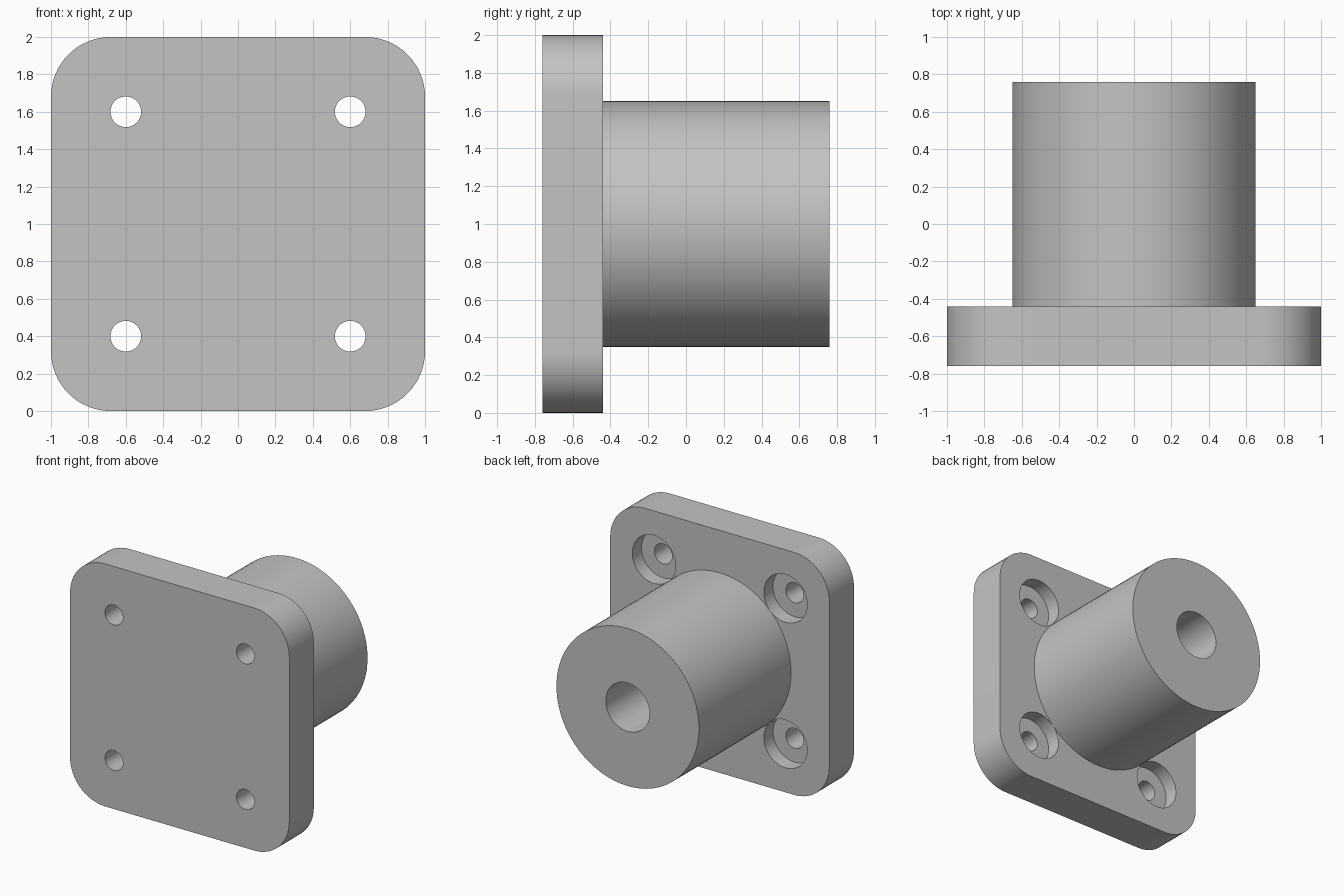
import bpy, bmesh, math
from mathutils import Matrix, Vector

default = bpy.data.objects.get("Cube")
if default:
    bpy.data.objects.remove(default, do_unlink=True)

FRONT, FACE, END = -0.76, -0.44, 0.76   # plate front, plate back, boss end
MID = 1.0                               # axis height

grey = bpy.data.materials.new("plain_grey")
grey.use_nodes = True
colour = (0.55, 0.55, 0.55, 1)
grey.diffuse_color = colour
grey.node_tree.nodes["Principled BSDF"].inputs["Base Color"].default_value = colour


def make_object(name, bm):
    bmesh.ops.recalc_face_normals(bm, faces=bm.faces)
    mesh = bpy.data.meshes.new(name)
    bm.to_mesh(mesh)
    bm.free()
    mesh.materials.append(grey)
    obj = bpy.data.objects.new(name, mesh)
    bpy.context.collection.objects.link(obj)
    return obj


def add_rod(bm, x, z, radius, y0, y1, sides=48):
    place = Matrix.Translation((x, (y0 + y1) / 2, z)) @ Matrix.Rotation(math.pi / 2, 4, "X")
    bmesh.ops.create_cone(bm, cap_ends=True, segments=sides, radius1=radius,
                          radius2=radius, depth=y1 - y0, matrix=place)


def smooth(obj):
    bpy.ops.object.select_all(action="DESELECT")
    obj.select_set(True)
    bpy.context.view_layer.objects.active = obj
    bpy.ops.object.shade_smooth_by_angle(angle=math.radians(30))


# Square mounting plate with rounded corners
bm = bmesh.new()
bmesh.ops.create_cube(bm, size=1, matrix=Matrix.Translation((0, (FRONT + FACE) / 2, MID))
                      @ Matrix.Diagonal((2, FACE - FRONT, 2, 1)))
corners = [e for e in bm.edges if abs(e.verts[0].co.y - e.verts[1].co.y) > 0.1]
bmesh.ops.bevel(bm, geom=corners, offset=0.32, segments=16, profile=0.5, affect="EDGES")
plate = make_object("mounting_plate", bm)

# Through holes and counterbores, cut one after the other
for name, radius, y0, y1 in (("hole_cutter", 0.082, FRONT - 0.1, FACE + 0.1),
                             ("counterbore_cutter", 0.198, FACE - 0.12, FACE + 0.1)):
    bm = bmesh.new()
    for x in (-0.6, 0.6):
        for z in (-0.6, 0.6):
            add_rod(bm, x, MID + z, radius, y0, y1)
    cutter = make_object(name, bm)
    cutter.hide_render = True
    cut = plate.modifiers.new(name, "BOOLEAN")
    cut.operation = "DIFFERENCE"
    cut.solver = "EXACT"
    cut.object = cutter
    bpy.ops.object.select_all(action="DESELECT")
    plate.select_set(True)
    bpy.context.view_layer.objects.active = plate
    bpy.ops.object.modifier_apply(modifier=cut.name)
    bpy.data.objects.remove(cutter, do_unlink=True)
smooth(plate)

# Round boss with a central bore: a profile spun about the y axis
bm = bmesh.new()
profile = [(0.65, FACE), (0.65, END), (0.2, END), (0.2, FACE)]
points = [bm.verts.new((r, y, MID)) for r, y in profile]
edges = [bm.edges.new(pair) for pair in zip(points, points[1:])]
bmesh.ops.spin(bm, geom=points + edges, cent=(0, 0, MID), axis=Vector((0, 1, 0)),
               angle=math.tau, steps=96)
bmesh.ops.remove_doubles(bm, verts=bm.verts, dist=0.0001)
boss = make_object("round_boss", bm)

# Keep the surface facing outwards on the open tube
outer = max(boss.data.polygons, key=lambda p: Vector((p.center.x, p.center.z - MID)).length)
if outer.normal.dot(outer.center - Vector((0, outer.center.y, MID))) < 0:
    boss.data.flip_normals()
smooth(boss)
